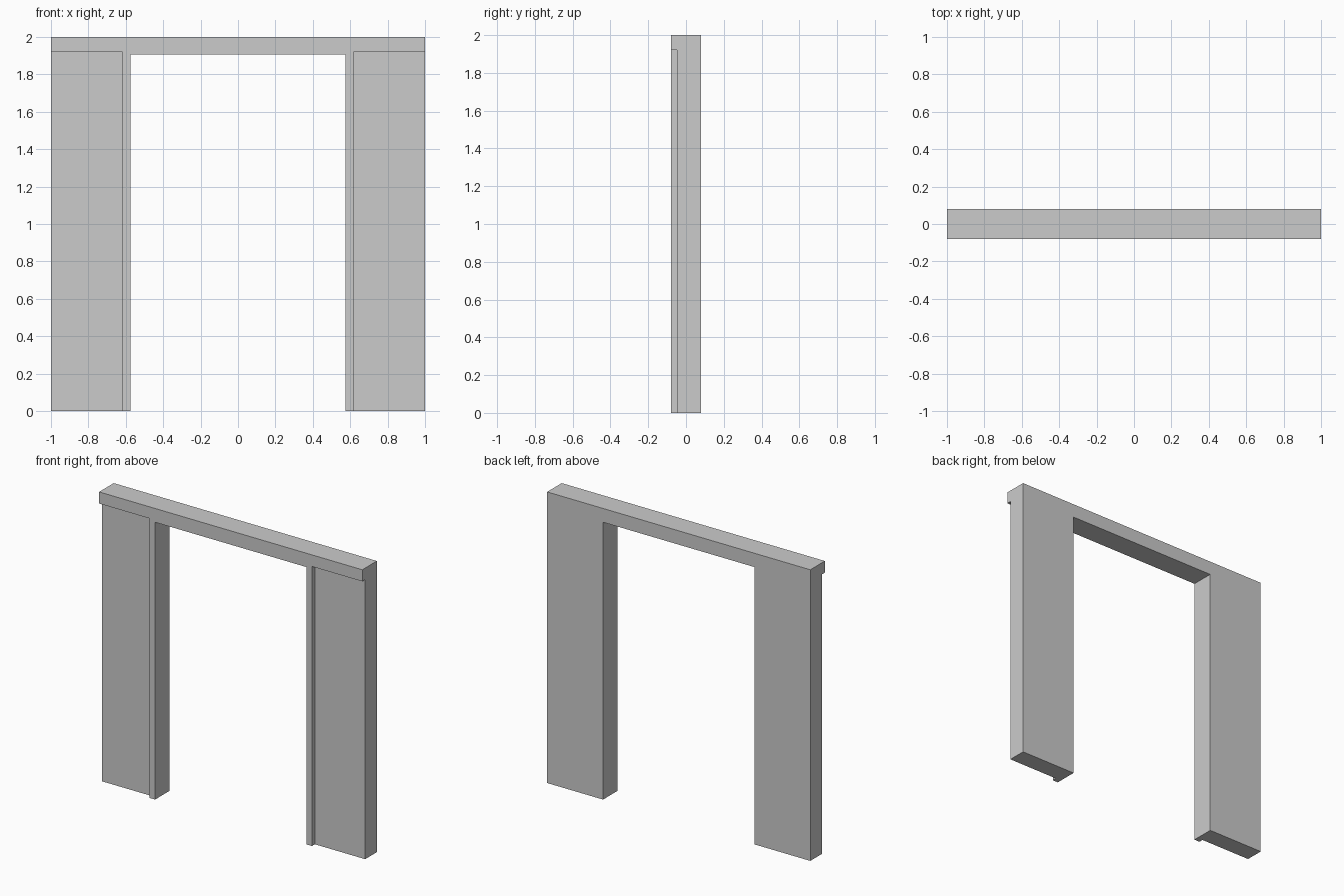
import bpy
import bmesh

if "Cube" in bpy.data.objects:
    bpy.data.objects.remove(bpy.data.objects["Cube"])

HALF_W, HEIGHT, HALF_D = 1.0, 2.0, 0.079
OPEN_X, OPEN_Z = 0.575, 1.905          # doorway opening
TRIM_X, TRIM_Z, RECESS_Y = 0.617, 1.92, -0.048  # front trim edges and recess depth


def extrude_profile(name, points, y0, y1):
    """Extrude an (x, z) outline from y0 to y1."""
    bm = bmesh.new()
    face = bm.faces.new([bm.verts.new((x, y0, z)) for x, z in points])
    new = bmesh.ops.extrude_face_region(bm, geom=[face])["geom"]
    verts = [v for v in new if isinstance(v, bmesh.types.BMVert)]
    bmesh.ops.translate(bm, verts=verts, vec=(0, y1 - y0, 0))
    bmesh.ops.recalc_face_normals(bm, faces=bm.faces)
    mesh = bpy.data.meshes.new(name)
    bm.to_mesh(mesh)
    bm.free()
    obj = bpy.data.objects.new(name, mesh)
    bpy.context.collection.objects.link(obj)
    return obj


# Wall with doorway: one inverted U
frame = extrude_profile("doorway_wall", [
    (-HALF_W, 0), (-OPEN_X, 0), (-OPEN_X, OPEN_Z), (OPEN_X, OPEN_Z),
    (OPEN_X, 0), (HALF_W, 0), (HALF_W, HEIGHT), (-HALF_W, HEIGHT)], -HALF_D, HALF_D)

# Recessed front panels, leaving the raised door trim and lintel
bpy.context.view_layer.objects.active = frame
for side in (-1, 1):
    a, b = side * TRIM_X, side * (HALF_W + 0.1)
    cutter = extrude_profile("panel_cutter", [(a, -0.1), (b, -0.1), (b, TRIM_Z), (a, TRIM_Z)],
                             -0.2, RECESS_Y)
    cutter.hide_render = True
    mod = frame.modifiers.new("panel_recess", "BOOLEAN")
    mod.operation, mod.solver, mod.object = "DIFFERENCE", "EXACT", cutter
    bpy.ops.object.modifier_apply(modifier=mod.name)
    bpy.data.objects.remove(cutter)
